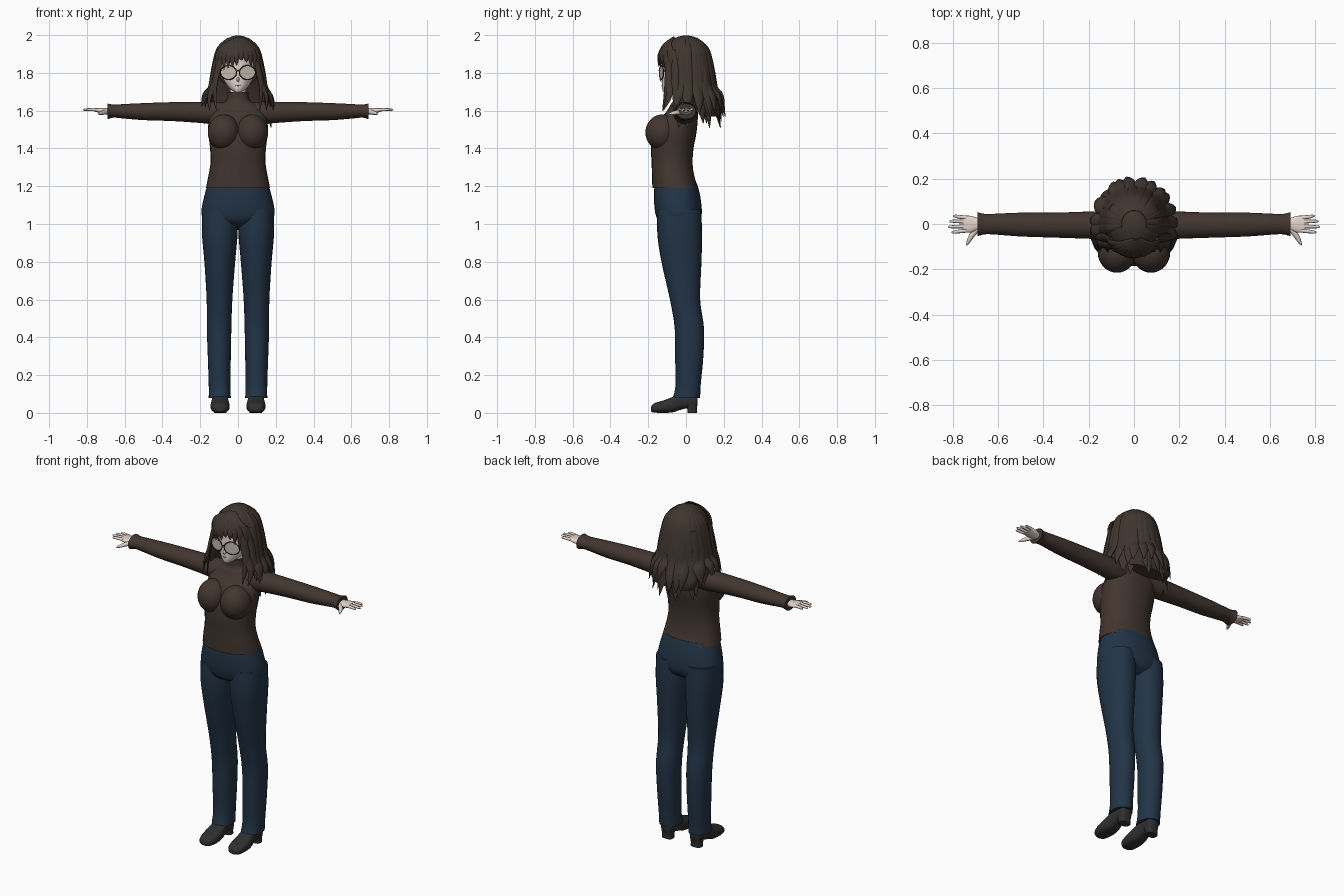
import bpy, bmesh, math, random
from mathutils import Vector, Matrix

random.seed(4)
if "Cube" in bpy.data.objects:
    bpy.data.objects.remove(bpy.data.objects["Cube"])


def material(name, rgb):
    m = bpy.data.materials.new(name)
    m.use_nodes = True
    m.diffuse_color = (*rgb, 1)
    m.node_tree.nodes["Principled BSDF"].inputs["Base Color"].default_value = (*rgb, 1)
    return m


SKIN = material("skin", (.78, .66, .6))
HAIR = material("dark brown hair", (.052, .036, .028))
KNIT = material("brown knit", (.055, .036, .028))
DENIM = material("navy cloth", (.016, .034, .062))
LEATHER = material("black leather", (.028, .028, .029))
LENS = material("pale lens", (.55, .49, .42))
FRAME = material("dark frame", (.02, .015, .013))
LIP = material("lip pink", (.5, .25, .23))


def finish(bm, name, mat, angle=50):
    bmesh.ops.recalc_face_normals(bm, faces=bm.faces)
    mesh = bpy.data.meshes.new(name)
    bm.to_mesh(mesh)
    bm.free()
    mesh.materials.append(mat)
    ob = bpy.data.objects.new(name, mesh)
    bpy.context.collection.objects.link(ob)
    bpy.ops.object.select_all(action='DESELECT')
    ob.select_set(True)
    bpy.context.view_layer.objects.active = ob
    bpy.ops.object.shade_smooth_by_angle(angle=math.radians(angle))
    return ob


def spline(rows, k=4):
    """Catmull-Rom through rows of equal length."""
    rows = [Vector(r) for r in rows]
    out = []
    for i in range(len(rows) - 1):
        a, b, c, d = rows[max(i - 1, 0)], rows[i], rows[i + 1], rows[min(i + 2, len(rows) - 1)]
        for j in range(k):
            t = j / k
            out.append(b + (c - a) * (t / 2) + (a * 2 - b * 5 + c * 4 - d) * (t * t / 2)
                       + (b * 3 - a - c * 3 + d) * (t ** 3 / 2))
    return out + [rows[-1]]


def bridge(bm, rings):
    loops = [[bm.verts.new(p) for p in r] for r in rings]
    n = len(loops[0])
    for a, b in zip(loops, loops[1:]):
        for i in range(n):
            j = (i + 1) % n
            bm.faces.new((a[i], a[j], b[j], b[i]))
    bm.faces.new(loops[0])
    bm.faces.new(loops[-1])


def loft(name, mat, axis, rows, side=1, power=2.0, n=28):
    """Rows: place along the axis, then low and high of the two other axes."""
    rings = []
    for p, a0, a1, b0, b1 in spline(rows):
        ring = []
        for i in range(n):
            c, s = math.cos(math.tau * i / n), math.sin(math.tau * i / n)
            u = (a0 + a1) / 2 + (a1 - a0) / 2 * math.copysign(abs(c) ** (2 / power), c)
            v = (b0 + b1) / 2 + (b1 - b0) / 2 * math.copysign(abs(s) ** (2 / power), s)
            x, y, z = {'x': (p, u, v), 'y': (u, p, v), 'z': (u, v, p)}[axis]
            ring.append((x * side, y, z))
        rings.append(ring)
    bm = bmesh.new()
    bridge(bm, rings)
    return finish(bm, name, mat)


def tube(bm, rows, flat=1.0, up=None, n=8):
    """Tapered strand through rows of x, y, z, half width."""
    pts = spline(rows)
    rings = []
    for i, q in enumerate(pts):
        p = q.xyz
        t = (pts[min(i + 1, len(pts) - 1)].xyz - pts[max(i - 1, 0)].xyz).normalized()
        out = Vector(up) if up else Vector((p.x, p.y, max(0, p.z - 1.84)))
        u = t.cross(out).normalized()
        v = u.cross(t)
        w = max(q.w, .001)
        rings.append([p + u * w * math.cos(math.tau * j / n) + v * w * flat * math.sin(math.tau * j / n)
                      for j in range(n)])
    bridge(bm, rings)


def ball(bm, centre, radii, seg=32):
    m = Matrix.Translation(centre) @ Matrix.Diagonal((*radii, 1))
    return bmesh.ops.create_uvsphere(bm, u_segments=seg, v_segments=seg // 2, radius=1, matrix=m)["verts"]


# Sweater with rolled collar
loft("sweater", KNIT, 'z', [(z, -w, w, f, b) for z, w, f, b in (
    (1.19, .17, -.178, .065), (1.25, .158, -.18, .045), (1.32, .146, -.182, .035),
    (1.4, .148, -.185, .04), (1.48, .157, -.175, .055), (1.55, .155, -.14, .062),
    (1.6, .135, -.1, .062), (1.635, .1, -.08, .055), (1.655, .062, -.068, .045), (1.7, .056, -.066, .035))],
    power=2.2)
bm = bmesh.new()
for s in (1, -1):
    ball(bm, (s * .075, -.125, 1.485), (.085, .09, .095))
finish(bm, "sweater_chest", KNIT)

# Trousers seat
loft("trousers_seat", DENIM, 'z', [(z, -w, w, f, b) for z, w, f, b in (
    (1.215, .158, -.165, .058), (1.15, .178, -.17, .075), (1.06, .194, -.163, .084),
    (1.01, .17, -.14, .07), (.98, .1, -.08, .03))], power=2.2)

for s, label in ((1, "left"), (-1, "right")):
    loft(label + "_trouser_leg", DENIM, 'z', [
        (1.08, 0, .19, -.15, .08), (.95, .002, .191, -.152, .085), (.8, .015, .178, -.13, .082),
        (.6, .03, .166, -.085, .075), (.45, .035, .165, -.06, .095), (.3, .038, .16, -.058, .092),
        (.15, .04, .155, -.055, .078), (.08, .038, .155, -.07, .075)], s, 2.1)
    loft(label + "_sleeve", KNIT, 'x', [
        (.06, -.07, .05, 1.53, 1.645), (.15, -.068, .055, 1.53, 1.648), (.2, -.065, .055, 1.535, 1.647),
        (.35, -.06, .05, 1.545, 1.645), (.5, -.055, .05, 1.55, 1.64), (.62, -.046, .045, 1.56, 1.634),
        (.66, -.046, .045, 1.563, 1.632), (.69, -.054, .052, 1.555, 1.638)], s)
    # Shoe upper and heel block
    loft(label + "_shoe", LEATHER, 'y', [(y, .095 - w, .095 + w, lo, hi) for y, w, lo, hi in (
        (-.186, .02, .008, .03), (-.17, .04, .002, .05), (-.12, .05, 0, .066), (-.07, .048, .003, .085),
        (-.03, .042, .016, .11), (.02, .038, .028, .12), (.05, .035, .03, .11), (.062, .022, .04, .1))], s, 2.6)
    loft(label + "_shoe_heel", LEATHER, 'z', [
        (0, .062, .128, .008, .058), (.025, .062, .128, .006, .058), (.05, .058, .132, 0, .062)], s, 3)
    # Hand
    loft(label + "_palm", SKIN, 'x', [
        (.66, -.025, .025, 1.575, 1.615), (.69, -.027, .027, 1.578, 1.614),
        (.72, -.038, .036, 1.585, 1.614), (.755, -.036, .036, 1.594, 1.613)], s, 2.4)
    bm = bmesh.new()
    for y, tip in ((-.029, .805), (-.01, .82), (.01, .815), (.028, .798)):
        tube(bm, [(s * .74, y, 1.604, .009), (s * .775, y * 1.15, 1.606, .008),
                  (s * (tip - .008), y * 1.25, 1.605, .006), (s * tip, y * 1.25, 1.604, .002)], up=(0, 0, 1))
    tube(bm, [(s * .69, -.018, 1.595, .013), (s * .715, -.05, 1.59, .012),
              (s * .731, -.078, 1.585, .008), (s * .738, -.094, 1.583, .003)], up=(0, 0, 1))
    finish(bm, label + "_fingers", SKIN)

# Head and neck
loft("head", SKIN, 'z', [(z, -w, w, f, b) for z, w, f, b in (
    (1.697, .015, -.118, -.07), (1.71, .035, -.125, -.03), (1.735, .06, -.127, .02), (1.78, .083, -.125, .06),
    (1.83, .092, -.12, .085), (1.9, .092, -.115, .095), (1.95, .075, -.08, .07), (1.975, .03, -.03, .03))])
loft("neck", SKIN, 'z', [(1.66, -.045, .045, -.055, .03), (1.7, -.043, .043, -.055, .03),
                         (1.76, -.043, .043, -.055, .035)])
bm = bmesh.new()
ball(bm, (0, -.125, 1.765), (.008, .015, .012), 12)
finish(bm, "nose", SKIN)
bm = bmesh.new()
tube(bm, [(-.013, -.125, 1.736, .001), (0, -.128, 1.734, .003), (.013, -.125, 1.736, .001)], up=(0, -1, 0))
finish(bm, "mouth", LIP)

# Glasses
frame, lens = bmesh.new(), bmesh.new()
for s in (1, -1):
    place = (Matrix.Translation((s * .05, -.13, 1.802)) @ Matrix.Rotation(s * math.radians(15), 4, 'Z')
             @ Matrix.Rotation(math.pi / 2, 4, 'X') @ Matrix.Diagonal((.044, .037, 1, 1)))
    bmesh.ops.create_circle(lens, cap_ends=True, segments=32, radius=1, matrix=place)
    rim = [place @ Vector((math.cos(math.tau * i / 32), math.sin(math.tau * i / 32), 0)) for i in range(33)]
    tube(frame, [(*p, .0028) for p in rim], up=(0, -1, 0), n=6)
    tube(frame, [(s * .092, -.118, 1.81, .0028), (s * .1, -.06, 1.81, .0028), (s * .095, .01, 1.8, .0028)],
         up=(0, 0, 1))
tube(frame, [(-.01, -.14, 1.808, .0028), (0, -.143, 1.812, .0028), (.01, -.14, 1.808, .0028)], up=(0, 0, 1))
finish(frame, "glasses_frame", FRAME)
finish(lens, "glasses_lenses", LENS)

# Hair cap, open over the face
bm = bmesh.new()
shell = ball(bm, (0, 0, 1.858), (.124, .138, .14), 40)
bmesh.ops.delete(bm, geom=[v for v in shell if v.co.y < -.035 and v.co.z < 1.875], context='VERTS')
finish(bm, "hair_cap", HAIR)
loft("hair_back_mass", HAIR, 'z', [(z, -w, w, f, b) for z, w, f, b in (
    (1.9, .112, -.02, .122), (1.8, .122, -.01, .135), (1.7, .138, .03, .155),
    (1.62, .15, .055, .175), (1.57, .13, .075, .165))])


# Fringe strands fanned from the parting
def brow(x, z, w):
    d = 1 - (x / .135) ** 2 - (max(0, z - 1.86) / .145) ** 2
    return (x, -.147 * math.sqrt(max(d, .02)), z, w)


bm = bmesh.new()
for x, z in ((-.113, 1.75), (-.095, 1.78), (-.075, 1.81), (-.052, 1.825), (-.03, 1.83), (-.008, 1.84),
             (.018, 1.865), (.045, 1.855), (.068, 1.83), (.09, 1.79), (.112, 1.75)):
    tube(bm, [brow(.012 + x * .1, 1.988, .008), brow(x * .6, 1.95, .015),
              brow(x * .95, 1.895, .019), brow(x, z, .002)], .4)
finish(bm, "hair_fringe", HAIR)

# Side strands falling to the front of the shoulders
bm = bmesh.new()
widths = (.014, .022, .02, .002)
for s in (1, -1):
    for path in (((.085, -.1, 1.91), (.113, -.095, 1.8), (.125, -.1, 1.72), (.115, -.125, 1.6)),
                 ((.1, -.07, 1.92), (.126, -.06, 1.82), (.148, -.06, 1.72), (.2, -.05, 1.61)),
                 ((.108, -.03, 1.91), (.128, -.03, 1.81), (.152, -.01, 1.7), (.19, .01, 1.59)),
                 ((.1, -.08, 1.87), (.116, -.09, 1.77), (.15, -.09, 1.68), (.15, -.12, 1.6)),
                 ((.112, -.03, 1.86), (.125, -.02, 1.76), (.165, -.03, 1.68), (.172, -.075, 1.62))):
        tube(bm, [(s * x, y, z, w) for (x, y, z), w in zip(path, widths)], .45)
finish(bm, "hair_side_strands", HAIR)

# Wavy back strands in a long under layer and a flared top layer
bm = bmesh.new()
for count, low, reach, tip in ((15, 1.63, .165, 1.53), (14, 1.66, .185, 1.58)):
    for i in range(count):
        a = math.radians(-8 + 196 * i / (count - 1)) + random.uniform(-.05, .05)
        drop, turn = random.uniform(-.025, .025), random.uniform(-.15, .15)
        rows = []
        for r, z, w, k in ((.055, 1.983, .01, 0), (.108, 1.93, .02, 0), (.132, 1.84, .026, 0),
                           (.15, 1.73, .028, .3), (reach, low + drop, .026, .6),
                           (reach + .018, tip + drop, .002, 1)):
            b = a + turn * k
            rows.append((r * .97 * math.cos(b), r * 1.04 * math.sin(b), z, w))
        tube(bm, rows, .4)
finish(bm, "hair_back_strands", HAIR)
